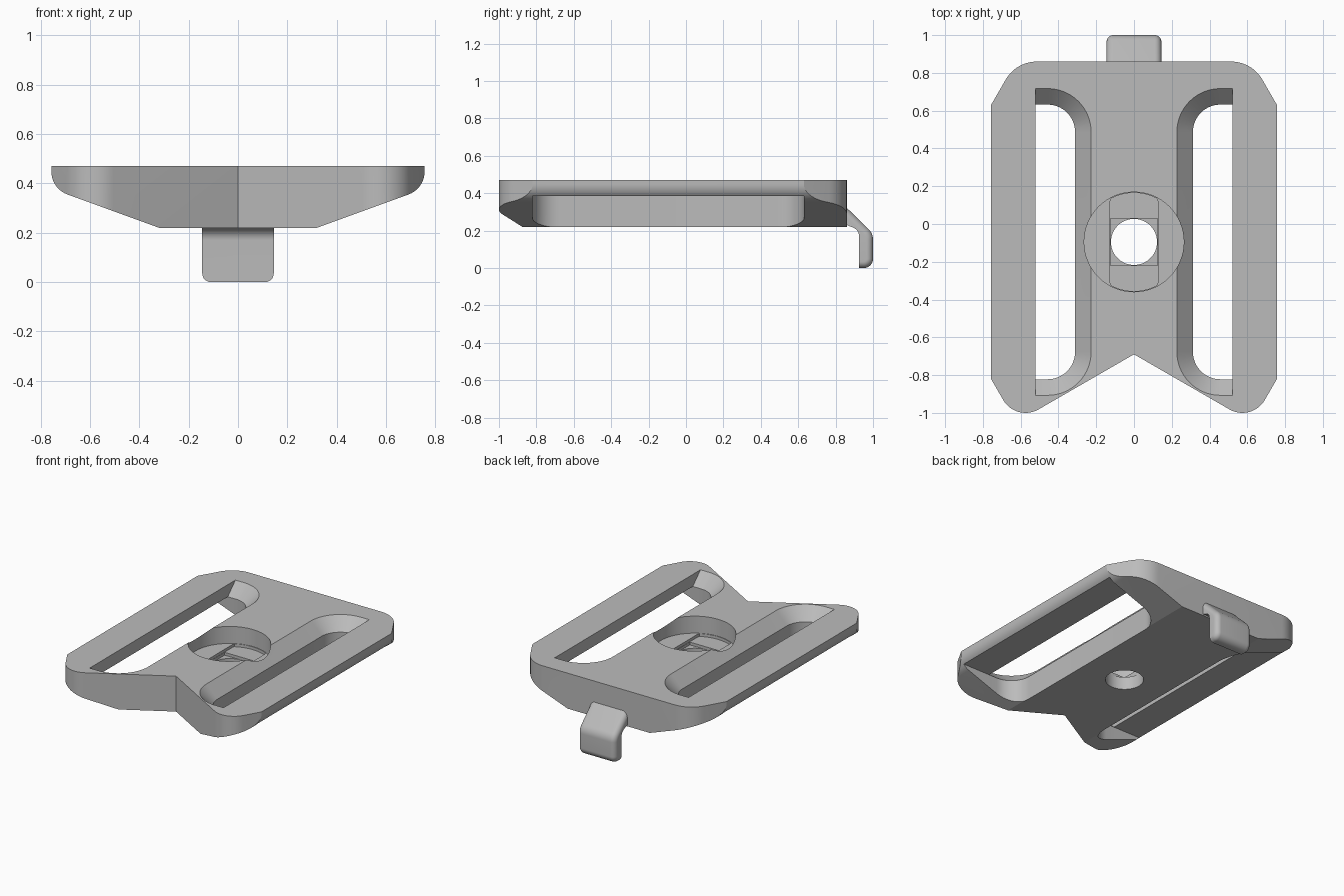
import bpy
import bmesh
import math
from mathutils import Vector

if "Cube" in bpy.data.objects:
    bpy.data.objects.remove(bpy.data.objects["Cube"], do_unlink=True)

grey = bpy.data.materials.new("plain grey")
grey.use_nodes = True
COLOUR = (0.5, 0.5, 0.5, 1)
grey.diffuse_color = COLOUR
grey.node_tree.nodes["Principled BSDF"].inputs["Base Color"].default_value = COLOUR


def fillet(points):
    """Round the corners of a path of (u, v, radius) points."""
    out = []
    for i, (u, v, r) in enumerate(points):
        p = Vector((u, v))
        if r == 0:
            out.append(p)
            continue
        d1 = (Vector(points[i - 1][:2]) - p).normalized()
        d2 = (Vector(points[(i + 1) % len(points)][:2]) - p).normalized()
        half = d1.angle(d2) / 2
        centre = p + (d1 + d2).normalized() * r / math.sin(half)
        reach = r / math.tan(half)
        a, b = p + d1 * reach - centre, p + d2 * reach - centre
        start = math.atan2(a.y, a.x)
        sweep = math.remainder(math.atan2(b.y, b.x) - start, math.tau)
        steps = max(2, math.ceil(abs(sweep) / 0.12))
        for k in range(steps + 1):
            t = start + sweep * k / steps
            out.append(centre + Vector((math.cos(t), math.sin(t))) * r)
    return out


def mirrored(half):
    """Close a right-hand half outline with its mirror image."""
    return half + [Vector((-p.x, p.y)) for p in reversed(half) if p.x > 0.0001]


def loft(name, rings):
    """Join matching rings of points and cap both ends."""
    bm = bmesh.new()
    loops = [[bm.verts.new(p) for p in ring] for ring in rings]
    for low, high in zip(loops, loops[1:]):
        for i in range(len(low)):
            j = (i + 1) % len(low)
            bm.faces.new((low[i], low[j], high[j], high[i]))
    bm.faces.new(loops[0])
    bm.faces.new(loops[-1])
    bmesh.ops.recalc_face_normals(bm, faces=bm.faces)
    mesh = bpy.data.meshes.new(name)
    bm.to_mesh(mesh)
    bm.free()
    ob = bpy.data.objects.new(name, mesh)
    bpy.context.collection.objects.link(ob)
    return ob


def column(name, outline, low, high):
    return loft(name, [[(p.x, p.y, z) for p in outline] for z in (low, high)])


def activate(ob):
    bpy.ops.object.select_all(action='DESELECT')
    ob.select_set(True)
    bpy.context.view_layer.objects.active = ob


def combine(ob, cutter, operation='DIFFERENCE'):
    cutter.hide_render = True
    activate(ob)
    mod = ob.modifiers.new("cut", 'BOOLEAN')
    mod.operation = operation
    mod.solver = 'EXACT'
    mod.object = cutter
    bpy.ops.object.modifier_apply(modifier=mod.name)
    bpy.data.objects.remove(cutter, do_unlink=True)


def finish(ob):
    ob.data.materials.clear()
    ob.data.materials.append(grey)
    activate(ob)
    bpy.ops.object.shade_smooth_by_angle(angle=math.radians(15))


# Plate: plan outline crossed with the keel-shaped front profile
TOP, BOTTOM, SIDE = 0.47, 0.22, 0.757
plan = mirrored(fillet([(0, 0.86, 0), (0.624, 0.86, 0.19), (SIDE, 0.63, 0),
                        (SIDE, -0.82, 0), (0.624, -1.05, 0.137), (0, -0.69, 0)]))
keel = mirrored(fillet([(0, TOP, 0), (SIDE, TOP, 0), (SIDE, 0.379, 0.1),
                        (0.32, BOTTOM, 0), (0, BOTTOM, 0)]))
plate = column("plate", plan, 0.1, 0.6)
combine(plate, loft("keel", [[(p.x, y, p.y) for p in keel] for y in (-1.2, 1.2)]),
        'INTERSECT')


# Strap slots: chamfered mouth above, open to the side under the rail
def slot_outline(grow, outer):
    x, back, front, r = 0.312 - grow, 0.632 + grow, -0.822 - grow, 0.145 + grow
    return fillet([(outer, back, 0), (x, back, r), (x, front, r), (outer, front, 0)])


RAIL_BOTTOM, RAIL_INNER = 0.385, 0.522
for side in (1, -1):
    mouth = []
    for z, grow in ((0.3, 0), (RAIL_BOTTOM, 0), (TOP + 0.015, 0.1)):
        # rings share a point count because their corners turn equally
        mouth.append([(side * p.x, p.y, z) for p in slot_outline(grow, RAIL_INNER)])
    under = [Vector((side * p.x, p.y)) for p in slot_outline(0, 1)]
    combine(plate, loft("slot_mouth", mouth))
    combine(plate, column("slot_under", under, 0.1, RAIL_BOTTOM))


# Central pocket with two stepped layers and a through hole
def circle(r, limit=1):
    pts = []
    for k in range(64):
        a = math.tau * k / 64
        x = max(-limit, min(limit, r * math.cos(a)))
        pts.append(Vector((x, -0.095 + r * math.sin(a))))
    return pts


def square(h):
    return [Vector((sx * h, -0.095 + sy * h))
            for sx, sy in ((1, 1), (-1, 1), (-1, -1), (1, -1))]


FLOOR = 0.35
combine(plate, column("pocket", circle(0.264), FLOOR, 0.6))
combine(plate, column("strip_step", circle(0.26, 0.126), FLOOR - 0.02, 0.4))
combine(plate, column("square_step", square(0.124), FLOOR - 0.04, 0.4))
combine(plate, column("hole", circle(0.122), 0.1, 0.4))
finish(plate)

# Bent tab hanging from the back edge
TAB = 0.145
outer = fillet([(0.8, 0.38, 0), (1.0, 0.185, 0.08), (1.0, 0, 0.05), (0.925, 0, 0)])
inner = fillet([(0.925, 0, 0), (0.925, 0.205, 0.05), (0.87, 0.225, 0),
                (0.8, 0.26, 0)])[1:]
tab = loft("back_tab", [[(x, p.x, p.y) for p in outer + inner] for x in (-TAB, TAB)])

# Round the outward-facing rims of the tab
bm = bmesh.new()
bm.from_mesh(tab.data)
bm.verts.ensure_lookup_table()
count, last = len(outer + inner), len(outer)
rims = [e for e in bm.edges
        if abs(e.verts[0].co.x - e.verts[1].co.x) < 0.001
        and all(v.index % count < last for v in e.verts)]
bmesh.ops.bevel(bm, geom=rims, offset=0.035, segments=8, profile=0.5, affect='EDGES',
                clamp_overlap=False)
bm.to_mesh(tab.data)
bm.free()
finish(tab)
